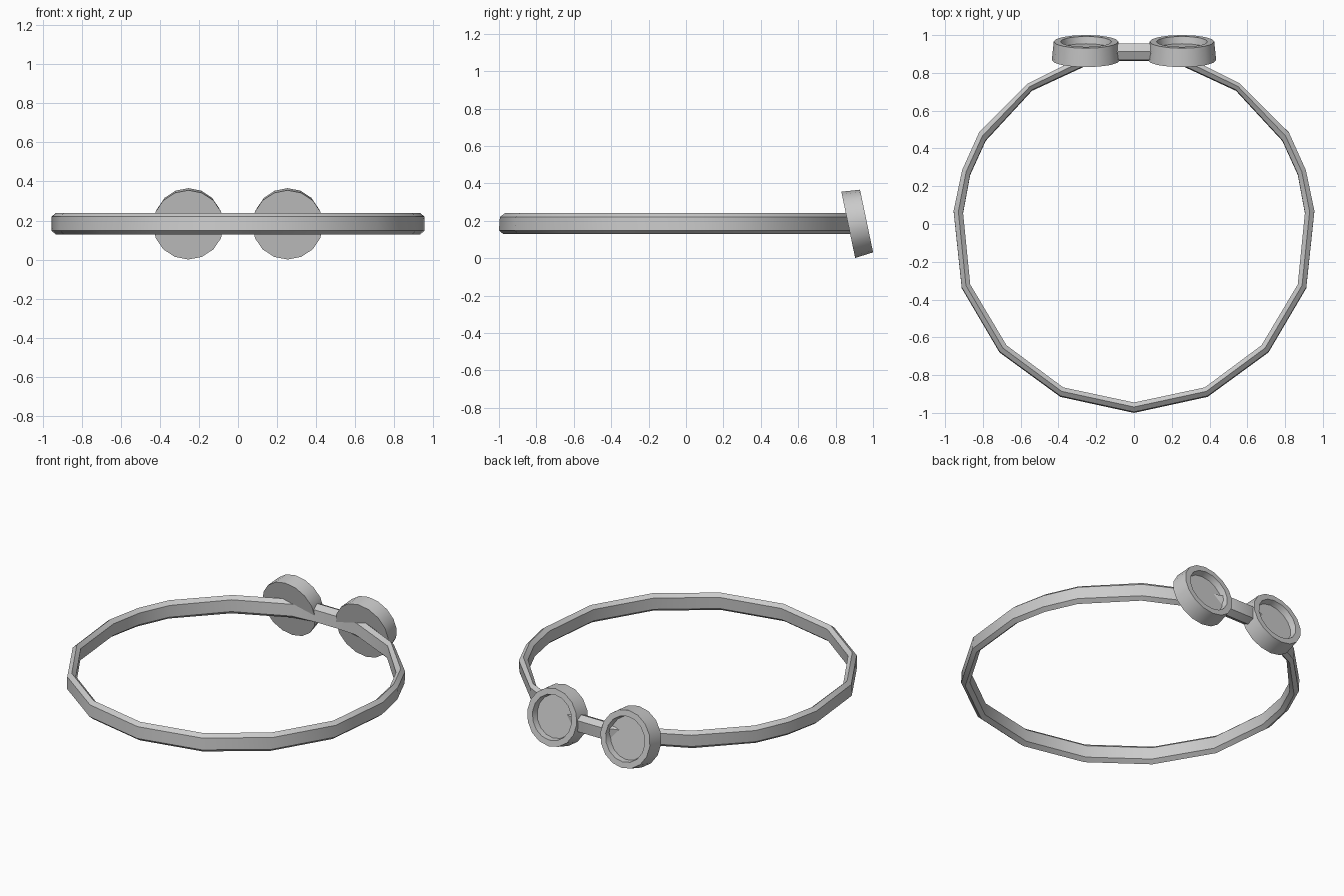
import bpy, bmesh, math
from mathutils import Matrix

if "Cube" in bpy.data.objects:
    bpy.data.objects.remove(bpy.data.objects["Cube"])


def make_object(name, bm):
    bmesh.ops.recalc_face_normals(bm, faces=bm.faces)
    mesh = bpy.data.meshes.new(name)
    bm.to_mesh(mesh)
    bm.free()
    obj = bpy.data.objects.new(name, mesh)
    bpy.context.collection.objects.link(obj)
    bpy.ops.object.select_all(action='DESELECT')
    obj.select_set(True)
    bpy.context.view_layer.objects.active = obj
    bpy.ops.object.shade_smooth_by_angle(angle=math.radians(32))
    return obj


def bridge_rings(bm, rings, closed):
    count = len(rings)
    for i in range(count if closed else count - 1):
        a, b = rings[i], rings[(i + 1) % count]
        n = len(a)
        for j in range(n):
            k = (j + 1) % n
            bm.faces.new((a[j], a[k], b[k], b[j]))


# Head strap: right-half stations (outer x, outer y, inner x, inner y)
half = [
    (0.00, -0.995, 0.00, -0.945), (0.39, -0.91, 0.375, -0.865),
    (0.712, -0.675, 0.675, -0.642), (0.912, -0.335, 0.867, -0.32),
    (0.955, 0.07, 0.905, 0.06), (0.91, 0.285, 0.867, 0.265),
    (0.82, 0.485, 0.785, 0.445), (0.56, 0.745, 0.54, 0.71),
    (0.25, 0.90, 0.22, 0.858), (0.08, 0.955, 0.08, 0.868),
]
stations = half + [(-a, b, -c, d) for a, b, c, d in reversed(half[1:])]

# Six-sided band section: (mix from inner to outer edge, height)
section = [(1, 0.148), (1, 0.220), (0.5, 0.240),
           (0, 0.220), (0, 0.148), (0.5, 0.128)]
bm = bmesh.new()
rings = []
for ox, oy, ix, iy in stations:
    rings.append([bm.verts.new((ix + (ox - ix) * t, iy + (oy - iy) * t
                                + (z - 0.22) * 0.07, z)) for t, z in section])
bridge_rings(bm, rings, True)
make_object("head_strap", bm)

# Eye cups: tapered discs with a recessed lens, tilted upward
SIDES = 16
profile = [(0.181, 0), (0.171, 0.10), (0.135, 0.10), (0.128, 0.062)]
for name, side in (("right_eye_cup", 1), ("left_eye_cup", -1)):
    bm = bmesh.new()
    rings = []
    for r, h in profile:
        rings.append([bm.verts.new((r * math.cos(2 * math.pi * i / SIDES),
                                    r * math.sin(2 * math.pi * i / SIDES), h))
                      for i in range(SIDES)])
    bridge_rings(bm, rings, False)
    bm.faces.new(rings[0])
    bm.faces.new(rings[-1])
    bm.transform(Matrix.Translation((side * 0.254, 0.8675, 0.178))
                 @ Matrix.Rotation(math.radians(-78.2), 4, 'X'))
    make_object(name, bm)
